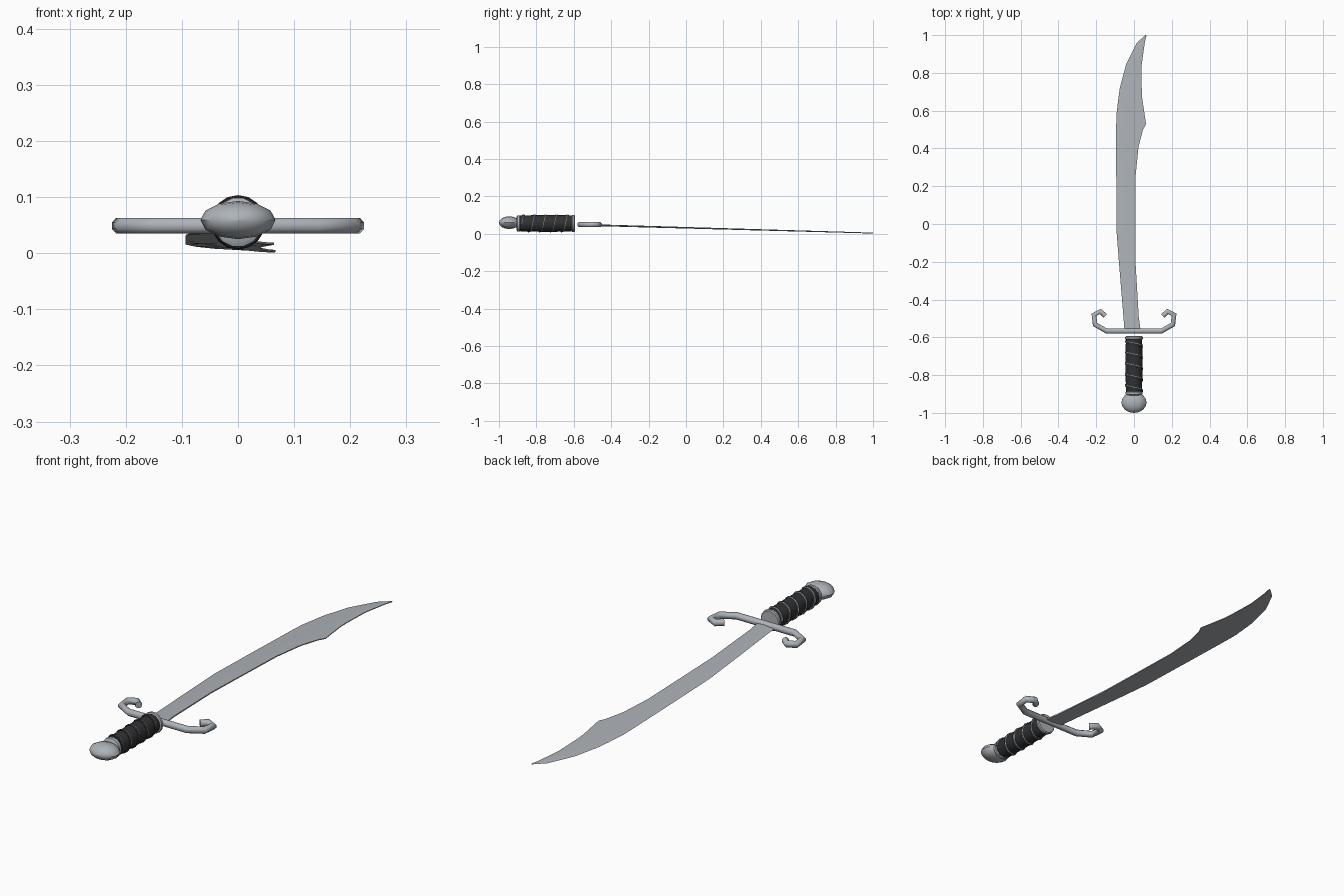
import bpy, bmesh, math
from mathutils import Vector

if "Cube" in bpy.data.objects:
    bpy.data.objects.remove(bpy.data.objects["Cube"])


def material(name, rgb):
    m = bpy.data.materials.new(name)
    m.diffuse_color = (*rgb, 1)
    m.use_nodes = True
    m.node_tree.nodes["Principled BSDF"].inputs["Base Color"].default_value = m.diffuse_color
    return m


STEEL = material("steel", (0.42, 0.45, 0.48))
LEATHER = material("dark leather", (0.03, 0.031, 0.033))
AXIS_Z = 0.055


def finish(name, bm, mat, angle=40):
    bmesh.ops.recalc_face_normals(bm, faces=bm.faces)
    me = bpy.data.meshes.new(name)
    bm.to_mesh(me)
    bm.free()
    ob = bpy.data.objects.new(name, me)
    bpy.context.collection.objects.link(ob)
    me.materials.append(mat)
    bpy.ops.object.select_all(action='DESELECT')
    ob.select_set(True)
    bpy.context.view_layer.objects.active = ob
    bpy.ops.object.shade_smooth_by_angle(angle=math.radians(angle))
    return ob


def skin(bm, rings):
    """Join closed rings of points and cap both ends."""
    vs = [[bm.verts.new(p) for p in r] for r in rings]
    n = len(vs[0])
    for a, b in zip(vs, vs[1:]):
        for i in range(n):
            bm.faces.new((a[i], a[(i + 1) % n], b[(i + 1) % n], b[i]))
    bm.faces.new(vs[0])
    bm.faces.new(vs[-1])


def lathe(name, profile, mat, sides=12, sx=1.0, sz=1.0, z=AXIS_Z):
    """Turn (y, radius) points about the handle axis."""
    bm = bmesh.new()
    skin(bm, [[(r * sx * math.cos(2 * math.pi * i / sides), y,
                z + r * sz * math.sin(2 * math.pi * i / sides))
               for i in range(sides)] for y, r in profile])
    return finish(name, bm, mat)


def tube(name, path, radius, mat, sides=8, up=None):
    bm = bmesh.new()
    pts = [Vector(p) for p in path]
    rings = []
    for i, p in enumerate(pts):
        t = (pts[min(i + 1, len(pts) - 1)] - pts[max(i - 1, 0)]).normalized()
        u = Vector(up) if up else Vector((p.x, 0, p.z - AXIS_Z)).normalized()
        s = t.cross(u).normalized()
        rings.append([p + radius * (math.cos(a) * s + math.sin(a) * u)
                      for a in (2 * math.pi * (k + 0.5) / sides for k in range(sides))])
    skin(bm, rings)
    return finish(name, bm, mat, 60)


# Blade: thin flattened diamond sections (y, cutting edge x, back edge x), dropping to the tip
sections = [(-0.57, -0.050, 0.036), (-0.49, -0.056, 0.025), (-0.20, -0.080, 0.008),
            (-0.03, -0.093, 0.008), (0.26, -0.094, 0.009), (0.41, -0.094, 0.024),
            (0.50, -0.094, 0.048), (0.53, -0.094, 0.064), (0.58, -0.093, 0.056),
            (0.67, -0.082, 0.043), (0.72, -0.075, 0.041), (0.845, -0.042, 0.041),
            (0.96, 0.016, 0.057), (1.0, 0.060, 0.067)]
rings = []
for y, a, b in sections:
    f = (y + 0.57) / 1.57
    z, h = 0.048 - 0.0445 * f, 0.005 - 0.0025 * f
    m = b - 0.35 * (b - a)
    rings.append([(a, y, z), (m, y, z + h), (b, y, z + h * 0.6),
                  (b, y, z - h * 0.6), (m, y, z - h)])
bm = bmesh.new()
skin(bm, rings)
finish("blade", bm, STEEL, 30)

# Cross guard with curled ends, mirrored
half = [(0.145, -0.567), (0.206, -0.532), (0.212, -0.480), (0.178, -0.463), (0.152, -0.487)]
path = [(-x, y, 0.049) for x, y in reversed(half)] + [(x, y, 0.049) for x, y in half]
tube("cross_guard", path, 0.0150, STEEL, 8, up=(0, 0, 1))

# Grip, raised wrap cord and thin wire
lathe("grip", [(-0.90, 0.039), (-0.88, 0.043), (-0.75, 0.045), (-0.64, 0.044), (-0.605, 0.041)], LEATHER, 12)


def helix(y0, y1, turns, r, phase, n=16):
    count = int(turns * n)
    return [(r * math.cos(phase + 2 * math.pi * i / n), y0 + (y1 - y0) * i / count,
             AXIS_Z + r * math.sin(phase + 2 * math.pi * i / n)) for i in range(count + 1)]


tube("wrap_cord", helix(-0.885, -0.622, 4.5, 0.0435, 0.0), 0.005, LEATHER, 6)
tube("wrap_wire", helix(-0.879, -0.616, 4.5, 0.0445, 0.0), 0.0028, STEEL, 5)

# Collars at both ends of the grip
lathe("front_collar", [(-0.613, 0.040), (-0.608, 0.047), (-0.598, 0.047), (-0.594, 0.043)], STEEL, 14)
lathe("rear_collar", [(-0.907, 0.036), (-0.902, 0.044), (-0.890, 0.045), (-0.886, 0.040)], STEEL, 14)

# Flattened egg pommel
pommel = [(-0.945 - 0.055 * math.cos(math.pi * i / 8),
           max(0.002, math.sin(math.pi * i / 8))) for i in range(9)]
lathe("pommel", pommel, STEEL, 12, sx=0.067, sz=0.034, z=0.059)
